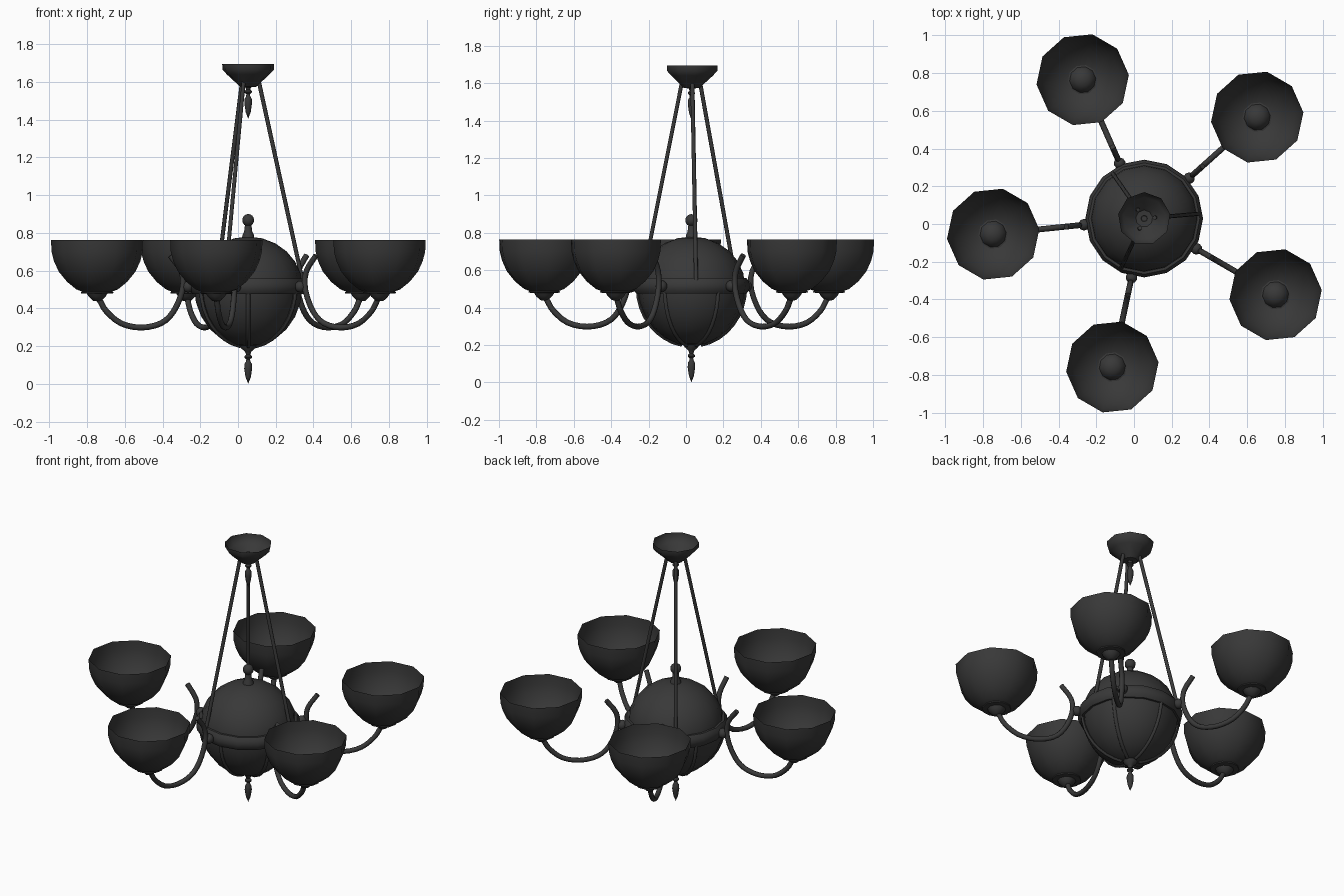
import bpy, bmesh
from math import sin, cos, pi, radians
from mathutils import Vector

if "Cube" in bpy.data.objects:
    bpy.data.objects.remove(bpy.data.objects["Cube"])

CX, CY = 0.054, 0.029                        # hub axis
ARM_R = 0.805                                # distance of shades from the hub
ARM_ANGLES = [radians(41.9 + 72 * k) for k in range(5)]
ROD_ANGLES = [radians(5 + 120 * k) for k in range(3)]
RIB_ANGLES = [radians(30 + 60 * k) for k in range(6)]

# Dark iron finish
IRON = bpy.data.materials.new("dark_iron")
IRON.diffuse_color = (0.04, 0.04, 0.04, 1)
IRON.use_nodes = True
IRON.node_tree.nodes["Principled BSDF"].inputs["Base Color"].default_value = IRON.diffuse_color


def place(r, z, a):
    """Point at radius r and height z, in direction a from the hub axis."""
    return Vector((CX + r * cos(a), CY + r * sin(a), z))


def finish(name, bm, angle=40):
    bmesh.ops.recalc_face_normals(bm, faces=bm.faces)
    mesh = bpy.data.meshes.new(name)
    bm.to_mesh(mesh)
    bm.free()
    mesh.materials.append(IRON)
    ob = bpy.data.objects.new(name, mesh)
    bpy.context.collection.objects.link(ob)
    bpy.ops.object.select_all(action='DESELECT')
    ob.select_set(True)
    bpy.context.view_layer.objects.active = ob
    bpy.ops.object.shade_smooth_by_angle(angle=radians(angle))
    return ob


def lathe(name, profile, sides, x=CX, y=CY, turn=0.0, closed=False, angle=40):
    """Revolve (radius, z) points about a vertical axis; closed loops the profile."""
    bm = bmesh.new()
    rings = []
    for r, z in profile:
        if r < 1e-5:
            rings.append([bm.verts.new((x, y, z))] * sides)
        else:
            rings.append([bm.verts.new((x + r * cos(turn + 2 * pi * i / sides),
                                        y + r * sin(turn + 2 * pi * i / sides), z))
                          for i in range(sides)])
    pairs = list(zip(rings, rings[1:]))
    if closed:
        pairs.append((rings[-1], rings[0]))
    for a, b in pairs:
        for i in range(sides):
            j = (i + 1) % sides
            bm.faces.new(list(dict.fromkeys((a[i], a[j], b[j], b[i]))))
    return finish(name, bm, angle)


def tube(name, pts, radius, sides=8):
    """Round bar swept along a planar path in a vertical plane."""
    bm = bmesh.new()
    horiz = (pts[-1] - pts[0]).cross(Vector((0, 0, 1))).normalized()
    rings = []
    for i, p in enumerate(pts):
        t = (pts[min(i + 1, len(pts) - 1)] - pts[max(i - 1, 0)]).normalized()
        n = t.cross(horiz)
        rings.append([bm.verts.new(p + radius * (horiz * cos(2 * pi * k / sides)
                                                 + n * sin(2 * pi * k / sides)))
                      for k in range(sides)])
    for a, b in zip(rings, rings[1:]):
        for k in range(sides):
            m = (k + 1) % sides
            bm.faces.new((a[k], a[m], b[m], b[k]))
    bm.faces.new(rings[0])
    bm.faces.new(rings[-1])
    return finish(name, bm, 60)


def smooth_path(pts, steps=3):
    """Catmull-Rom through (r, z) points."""
    p = [Vector(q) for q in pts]
    p = [2 * p[0] - p[1]] + p + [2 * p[-1] - p[-2]]
    out = []
    for i in range(1, len(p) - 2):
        a, b, c, d = p[i - 1:i + 3]
        for s in range(steps):
            t = s / steps
            out.append(0.5 * (2 * b + (c - a) * t + (2 * a - 5 * b + 4 * c - d) * t ** 2
                              + (3 * b - a - 3 * c + d) * t ** 3))
    return out + [p[-2]]


def ball(name, loc, radius):
    bm = bmesh.new()
    bmesh.ops.create_uvsphere(bm, u_segments=10, v_segments=8, radius=radius)
    bmesh.ops.translate(bm, vec=loc, verts=bm.verts)
    return finish(name, bm, 60)


# Central globe: a shallow upper and a deeper lower bowl
ZE = 0.515
globe = []
for i in range(13):
    a = -pi / 2 + pi * i / 12
    globe.append((0.287 * cos(a) if 0 < i < 12 else 0,
                  ZE + sin(a) * (0.265 if a > 0 else 0.32)))
lathe("globe", globe, 16)

# Band around the globe
lathe("globe_band", [(0.27, 0.475), (0.295, 0.475), (0.308, 0.493), (0.312, 0.515),
                     (0.308, 0.537), (0.295, 0.557), (0.27, 0.557)], 16, closed=True)

# Ribs on the lower bowl
for k, a in enumerate(RIB_ANGLES):
    arc = [pi / 2 * i / 9 for i in range(9)]
    tube(f"rib_{k}", [place(0.288 * cos(t), 0.508 - 0.313 * sin(t), a) for t in arc], 0.011, 6)

# Turned drops below the globe and the canopy
DROP = [(0, 0.215), (0.045, 0.21), (0.04, 0.19), (0.018, 0.172), (0.011, 0.155), (0.02, 0.146),
        (0.02, 0.138), (0.01, 0.13), (0.012, 0.118), (0.02, 0.105), (0.021, 0.08),
        (0.014, 0.035), (0, 0.0)]
lathe("bottom_drop", DROP, 10)
lathe("canopy_drop", [(r * 0.95, z + 1.405) for r, z in DROP if z < 0.18], 10)

# Knob on top of the globe
lathe("top_knob_stem", [(0.034, 0.765), (0.03, 0.79), (0.022, 0.805), (0.016, 0.85), (0, 0.855)], 10)
ball("top_knob", Vector((CX, CY, 0.867)), 0.033)

# Ceiling canopy, open at the top
lathe("canopy", [(0.14, 1.695), (0.138, 1.665), (0.115, 1.64), (0.06, 1.59), (0.045, 1.575),
                 (0, 1.57)], 9, turn=radians(10))

# Hanging rods
for k, a in enumerate(ROD_ANGLES):
    tube(f"hanging_rod_{k}", [place(0.055, 1.61, a), place(0.295, 0.52, a)], 0.011)

# Arms with their joint balls, cups and shades
ARM = smooth_path([(ARM_R, 0.465), (0.787, 0.435), (0.754, 0.382), (0.677, 0.32), (0.572, 0.298),
                   (0.466, 0.32), (0.398, 0.383), (0.351, 0.495), (0.355, 0.594), (0.415, 0.68)])
SHADE = [(0.246, 0.763), (0.243, 0.70), (0.23, 0.65), (0.205, 0.595), (0.16, 0.54),
         (0.11, 0.50), (0.075, 0.487)]
CUP = [(0, 0.437), (0.022, 0.44), (0.045, 0.462), (0.055, 0.478), (0.087, 0.48),
       (0.087, 0.487), (0.07, 0.49), (0.06, 0.515), (0.035, 0.535), (0, 0.542)]
for k, a in enumerate(ARM_ANGLES):
    tube(f"arm_{k}", [place(r, z, a) for r, z in ARM], 0.0155)
    ball(f"arm_joint_{k}", place(0.32, ZE, a), 0.031)
    c = place(ARM_R, 0, a)
    lathe(f"shade_{k}", SHADE, 10, c.x, c.y, a)
    lathe(f"shade_cup_{k}", CUP, 10, c.x, c.y, a)
